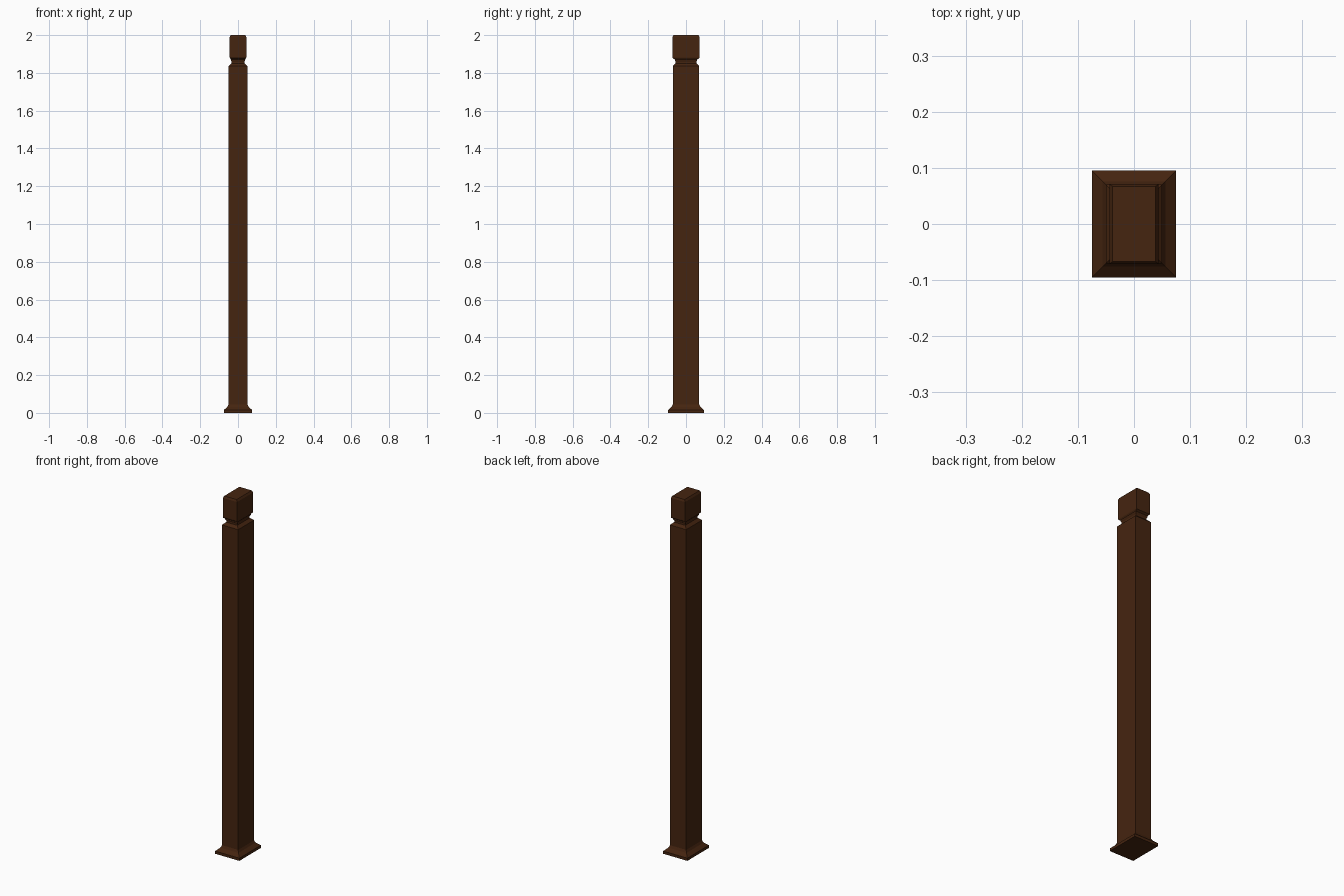
import bpy, bmesh

if "Cube" in bpy.data.objects:
    bpy.data.objects.remove(bpy.data.objects["Cube"])

wood = bpy.data.materials.new("dark brown wood")
wood.diffuse_color = (0.06, 0.018, 0.005, 1)
wood.use_nodes = True
wood.node_tree.nodes["Principled BSDF"].inputs["Base Color"].default_value = wood.diffuse_color


def stack(name, rings):
    """Loft rectangular rings (half x, half y, z) into a closed solid."""
    bm = bmesh.new()
    loops = [[bm.verts.new((sx * x, sy * y, z))
              for sx, sy in ((-1, -1), (1, -1), (1, 1), (-1, 1))] for x, y, z in rings]
    for a, b in zip(loops, loops[1:]):
        for i in range(4):
            j = (i + 1) % 4
            bm.faces.new((a[i], a[j], b[j], b[i]))
    bm.faces.new(loops[0][::-1])
    bm.faces.new(loops[-1])
    me = bpy.data.meshes.new(name)
    bm.to_mesh(me)
    bm.free()
    me.materials.append(wood)
    ob = bpy.data.objects.new(name, me)
    bpy.context.collection.objects.link(ob)


# One continuous post: flared foot, shaft, moulded neck and chamfered cap
stack("post", [
    # foot
    (0.075, 0.095, 0), (0.075, 0.095, 0.015), (0.056, 0.076, 0.032), (0.05, 0.07, 0.045),
    # shaft
    (0.05, 0.07, 1.836), (0.038, 0.059, 1.847),
    # neck
    (0.034, 0.055, 1.85), (0.034, 0.055, 1.859), (0.038, 0.059, 1.866),
    (0.038, 0.059, 1.871),
    # cap
    (0.043, 0.07, 1.878), (0.044, 0.071, 1.885), (0.044, 0.071, 1.989), (0.038, 0.067, 2.0),
])
